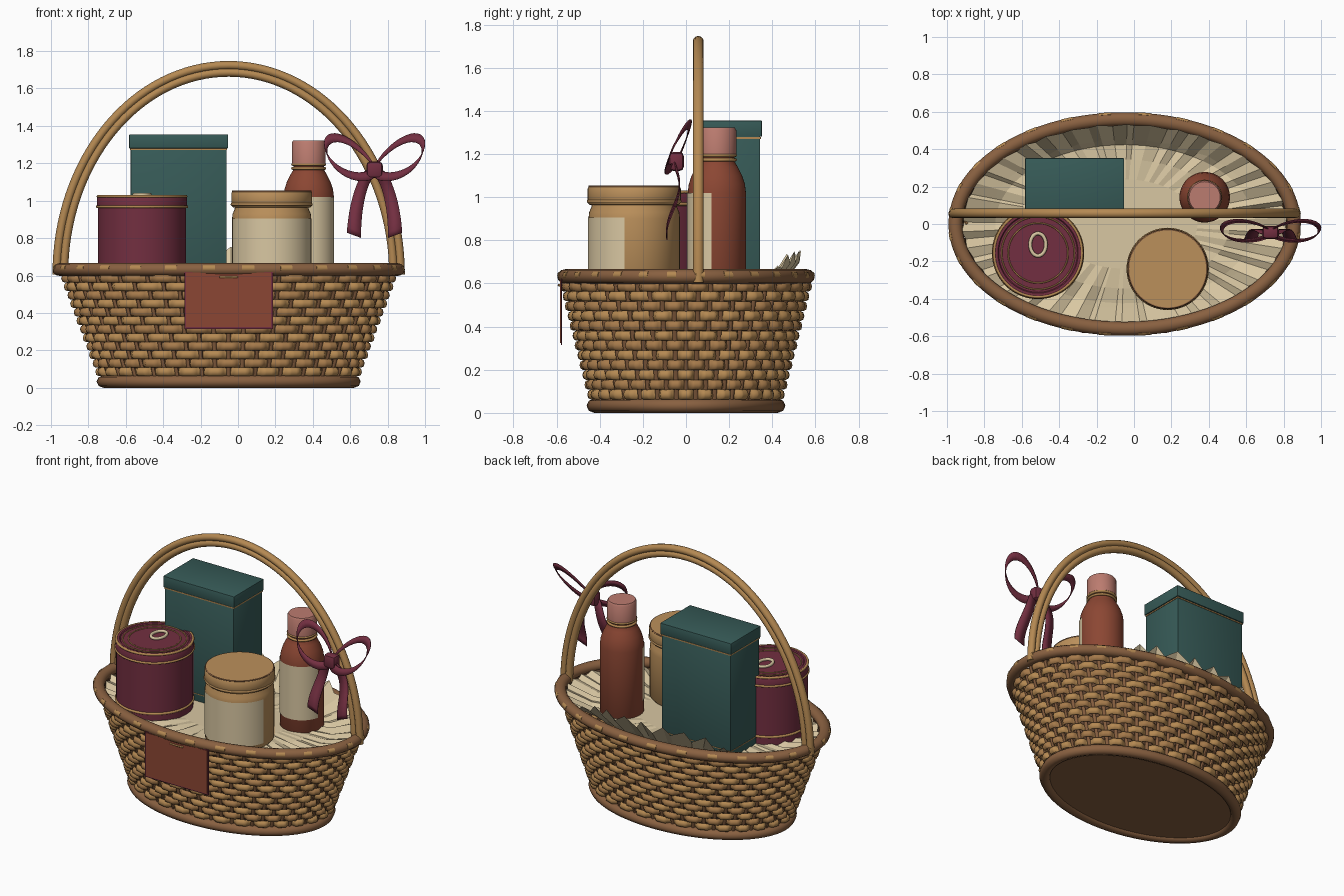
import bpy, bmesh, random
from math import sin, cos, pi, radians, hypot
from mathutils import Vector

random.seed(4)
cube = bpy.data.objects.get("Cube")
if cube:
    bpy.data.objects.remove(cube)


def material(name, r, g, b):
    m = bpy.data.materials.new(name)
    m.use_nodes = True
    m.diffuse_color = (r, g, b, 1)
    m.node_tree.nodes["Principled BSDF"].inputs["Base Color"].default_value = (r, g, b, 1)
    return m


TAN = material("willow tan", .46, .25, .085)
MID = material("willow mid tan", .38, .195, .07)
HONEY = material("honey", .5, .28, .105)
BROWN = material("willow brown", .25, .118, .052)
DARK = material("dark brown", .125, .062, .033)
CREAM = material("paper cream", .69, .57, .36)
TEAL = material("deep teal", .038, .105, .097)
WINE = material("burgundy", .17, .028, .052)
AMBER = material("amber red", .26, .062, .033)
PINK = material("dusty pink", .5, .2, .16)
CX = -.05  # basket centre


def grid(name, rows, mat, close_u=False, close_v=True, caps=False, angle=40):
    """Skin a list of equal point rows into one mesh."""
    bm = bmesh.new()
    vs = [[bm.verts.new(p) for p in row] for row in rows]
    n, m = len(rows), len(rows[0])
    for i in range(n if close_u else n - 1):
        for j in range(m if close_v else m - 1):
            k, l = (i + 1) % n, (j + 1) % m
            bm.faces.new((vs[i][j], vs[k][j], vs[k][l], vs[i][l]))
    if caps:
        bm.faces.new(vs[0])
        bm.faces.new(vs[-1])
    bmesh.ops.remove_doubles(bm, verts=bm.verts, dist=1e-5)
    bmesh.ops.recalc_face_normals(bm, faces=bm.faces)
    return finish(name, bm, mat, angle)


def finish(name, bm, mat, angle):
    me = bpy.data.meshes.new(name)
    bm.to_mesh(me)
    bm.free()
    me.materials.append(mat)
    ob = bpy.data.objects.new(name, me)
    bpy.context.collection.objects.link(ob)
    if angle:
        for o in bpy.context.selected_objects:
            o.select_set(False)
        ob.select_set(True)
        bpy.context.view_layer.objects.active = ob
        bpy.ops.object.shade_smooth_by_angle(angle=radians(angle))
    return ob


def box(name, lo, hi, mat, bevel=0):
    bm = bmesh.new()
    bmesh.ops.create_cube(bm, size=1)
    lo, hi = Vector(lo), Vector(hi)
    for v in bm.verts:
        v.co = (lo + hi) / 2 + v.co * (hi - lo)
    if bevel:
        bmesh.ops.bevel(bm, geom=bm.edges[:], offset=bevel, segments=2, affect='EDGES', profile=.5)
    return finish(name, bm, mat, 30)


def ring(name, c, a, b, ru, rv, mat, steps=72, wave=None, span=None, sides=8):
    """Elliptical hoop; wave shifts it in and out, span limits it to an arc."""
    rows = []
    t0, t1 = span or (0, 2 * pi)
    for i in range(steps + bool(span)):
        t = t0 + (t1 - t0) * i / steps
        nx, ny = b * cos(t), a * sin(t)
        ln = hypot(nx, ny)
        off = wave(t) if wave else 0
        row = []
        for j in range(sides):
            q = 2 * pi * j / sides
            u = off + ru * cos(q)
            row.append((c[0] + a * cos(t) + u * nx / ln,
                        c[1] + b * sin(t) + u * ny / ln, c[2] + rv * sin(q)))
        rows.append(row)
    return grid(name, rows, mat, close_u=not span, caps=bool(span), angle=60)


def lathe(name, x, y, profile, mat, arc=None, steps=48):
    """Turned part from (radius, height) pairs, or a partial wrap over an arc."""
    t0, t1 = arc or (0, 2 * pi)
    n = steps + bool(arc)
    ang = [t0 + (t1 - t0) * i / steps for i in range(n)]
    rows = [[(x + r * cos(t), y + r * sin(t), z) for t in ang] for r, z in profile]
    return grid(name, rows, mat, close_v=not arc)


def wall(z):
    return .648 + .37 * z, .405 + .25 * z


# Basket: inner shell, floor, stakes and woven rows
grid("basket_shell", [[(CX + (wall(z)[0] - .012) * cos(2 * pi * i / 72),
                        (wall(z)[1] - .012) * sin(2 * pi * i / 72), z)
                       for i in range(72)] for z in (.02, .3, .62)], DARK)
grid("basket_floor", [[(CX + k * .67 * cos(2 * pi * i / 72), k * .425 * sin(2 * pi * i / 72), .018)
                       for i in range(72)] for k in (0, 1)], BROWN)
PAIRS = 30
for i in range(PAIRS * 2):
    t = pi * i / PAIRS
    rows = []
    for z in (.03, .62):
        a, b = wall(z)
        rows.append([(CX + a * cos(t) + .012 * cos(q * pi / 3), b * sin(t) + .012 * sin(q * pi / 3), z)
                     for q in range(6)])
    grid("stake", rows, BROWN, angle=60)
ROWS = 12
for i in range(ROWS):
    z = .085 + i * .0455
    a, b = wall(z)
    flip = -1 if i % 2 else 1
    ring("woven_row", (CX, 0, z), a, b, .016, .0225, MID if i % 2 else TAN, PAIRS * 10,
         lambda t: .017 * max(-1, min(1, flip * 1.5 * cos(PAIRS * t) + .5)))
ring("base_hoop", (CX, 0, .033), .67, .425, .036, .033, BROWN)
ring("rim", (CX, 0, .632), .905, .56, .037, .034, BROWN, 96, sides=12)
for i in range(28):
    t = 2 * pi * (i + .5) / 28
    ring("rim_lashing", (CX, 0, .638), .932, .587, .012, .017, TAN, 3, span=(t - .035, t + .035))

# Handle: two strands bent side by side
for name, off in (("handle_outer", .019), ("handle_inner", -.019)):
    rows = []
    for i in range(65):
        t = pi * i / 64
        n = Vector((1.1 * cos(t), 0, .9 * sin(t))).normalized()
        c = Vector((CX + .9 * cos(t), .057, .605 + 1.1 * sin(t)))
        rows.append([c + n * (off + .023 * cos(q * pi / 6)) + Vector((0, .025 * sin(q * pi / 6), 0))
                     for q in range(12)])
    grid(name, rows, TAN, caps=True, angle=60)

# Pleated paper liner: flat middle, folded edge, ragged flap raised along the back
FOLDS = 76
rows = [[] for _ in range(6)]
for i in range(FOLDS):
    t = 2 * pi * (i + random.uniform(-.3, .3)) / FOLDS
    up = max(0, min(1, (sin(t) - .76) / .16))
    side = 1 if i % 2 else -1
    pleat = .014 * side * random.uniform(.4, 1.3)
    tooth = up * (side * .016 + random.uniform(-.01, .01))
    for row, (k, fold, lift) in zip(rows, ((0, 0, 0), (.45, 0, 0), (.65, .5, 0), (.8, .8, 0),
                                           (.85, 1, .25), (1, 1, 1))):
        z = .575 + pleat * fold + lift * (.04 + .035 * max(0, sin(t)) + .08 * up + tooth)
        kk = k + pleat * .5 * (k > .8)
        row.append((CX + .865 * kk * cos(t), .53 * kk * sin(t), z))
grid("paper_liner", rows, CREAM, angle=0)

# Round tin with lid, trim and pull ring
X, Y = -.513, -.155
lathe("tin_body", X, Y, [(0, .57), (.236, .57), (.236, .97), (0, .97)], WINE)
lathe("tin_lid", X, Y, [(.236, .968), (.241, .972), (.241, 1.02), (.235, 1.028), (.215, 1.028),
                        (.21, 1.022), (0, 1.022)], WINE)
for z, r in ((.625, .236), (.968, .239), (1.023, .235)):
    ring("tin_band", (X, Y, z), r, r, .008, .008, TAN)
for r in (.195, .16):
    ring("tin_lid_line", (X, Y, 1.023), r, r, .004, .004, TAN)
ring("tin_pull", (X, Y + .045, 1.032), .042, .06, .01, .01, CREAM, 32)

# Tall carton with separate lid
box("carton_body", (-.574, .041, .57), (-.061, .344, 1.29), TEAL, .004)
box("carton_trim", (-.577, .038, 1.27), (-.058, .347, 1.278), TAN)
box("carton_base_trim", (-.576, .039, .62), (-.059, .346, .625), TAN)
box("carton_lid", (-.582, .033, 1.28), (-.053, .352, 1.355), TEAL, .004)

# Jar with label and screw lid
X, Y = .18, -.24
lathe("jar_body", X, Y, [(0, .575), (.2, .575), (.212, .59), (.212, .9), (.209, .93), (.198, .955),
                         (.195, .98), (0, .98)], HONEY)
lathe("jar_label", X, Y, [(.2145, .61), (.2145, .905)], CREAM, (radians(-168), radians(-12)))
lathe("jar_lid", X, Y, [(.19, .962), (.208, .965), (.216, .975), (.216, 1.04), (.208, 1.054), (0, 1.054)], HONEY)
ring("jar_lid_seam", (X, Y, .98), .213, .213, .007, .008, HONEY)
ring("jar_lid_edge", (X, Y, 1.05), .208, .208, .005, .005, BROWN)

# Bottle with label, neck rings and cap
X, Y = .378, .143
lathe("bottle_body", X, Y, [(0, .56), (.125, .56), (.135, .575), (.135, 1.02), (.13, 1.06), (.117, 1.1),
                            (.097, 1.14), (.082, 1.165), (.08, 1.2), (0, 1.2)], AMBER)
lathe("bottle_label", X, Y, [(.1385, .66), (.1385, 1.02)], CREAM, (radians(-170), radians(-10)))
for z in (1.173, 1.194):
    ring("neck_ring", (X, Y, z), .085, .085, .009, .008, TAN, 40)
lathe("bottle_cap", X, Y, [(0, 1.2), (.09, 1.2), (.09, 1.31), (.083, 1.322), (0, 1.322)], PINK)


# Ribbon bow: knot, two open loops and two slanted tails
def ribbon(name, path, widths):
    rows = [[p - w, p + w] for p, w in zip(path, widths)]
    ob = grid(name, rows, WINE, close_v=False, angle=50)
    mod = ob.modifiers.new("thickness", "SOLIDIFY")
    mod.thickness = .005
    mod.offset = 0


KNOT = Vector((.73, -.045, 1.165))
box("bow_knot", KNOT - Vector((.044, .035, .044)), KNOT + Vector((.044, .035, .044)), WINE, .02)
for s in (-1, 1):
    d, e = Vector((.262 * s, .015, .12)), Vector((0, .06, .1))
    path, widths = [], []
    for i in range(33):
        t = 2 * pi * i / 32
        path.append(KNOT + d * (1 - cos(t)) / 2 + e * sin(t) * (.55 + .45 * sin(t / 2)))
        widths.append(Vector((.008 * s, .008, .023)))
    ribbon("bow_loop", path, widths)
    path, widths = [], []
    for i in range(13):
        u = i / 12
        path.append(KNOT + Vector((s * (.145 * u ** .55 - .035 * u * u), -.015 + .03 * sin(5 * u), -.35 * u)))
        widths.append(Vector((.024 + .014 * u, 0, .014 * s)))
    ribbon("bow_tail", path, widths)

# Hanging tag with border and short tie
box("tag_border", (CX - .236, -.58, .315), (CX + .236, -.574, .62), WINE)
box("tag_face", (CX - .227, -.584, .324), (CX + .227, -.578, .615), AMBER)
ring("tag_tie", (CX, -.584, .592), .045, .006, .005, .006, TAN, 24)
